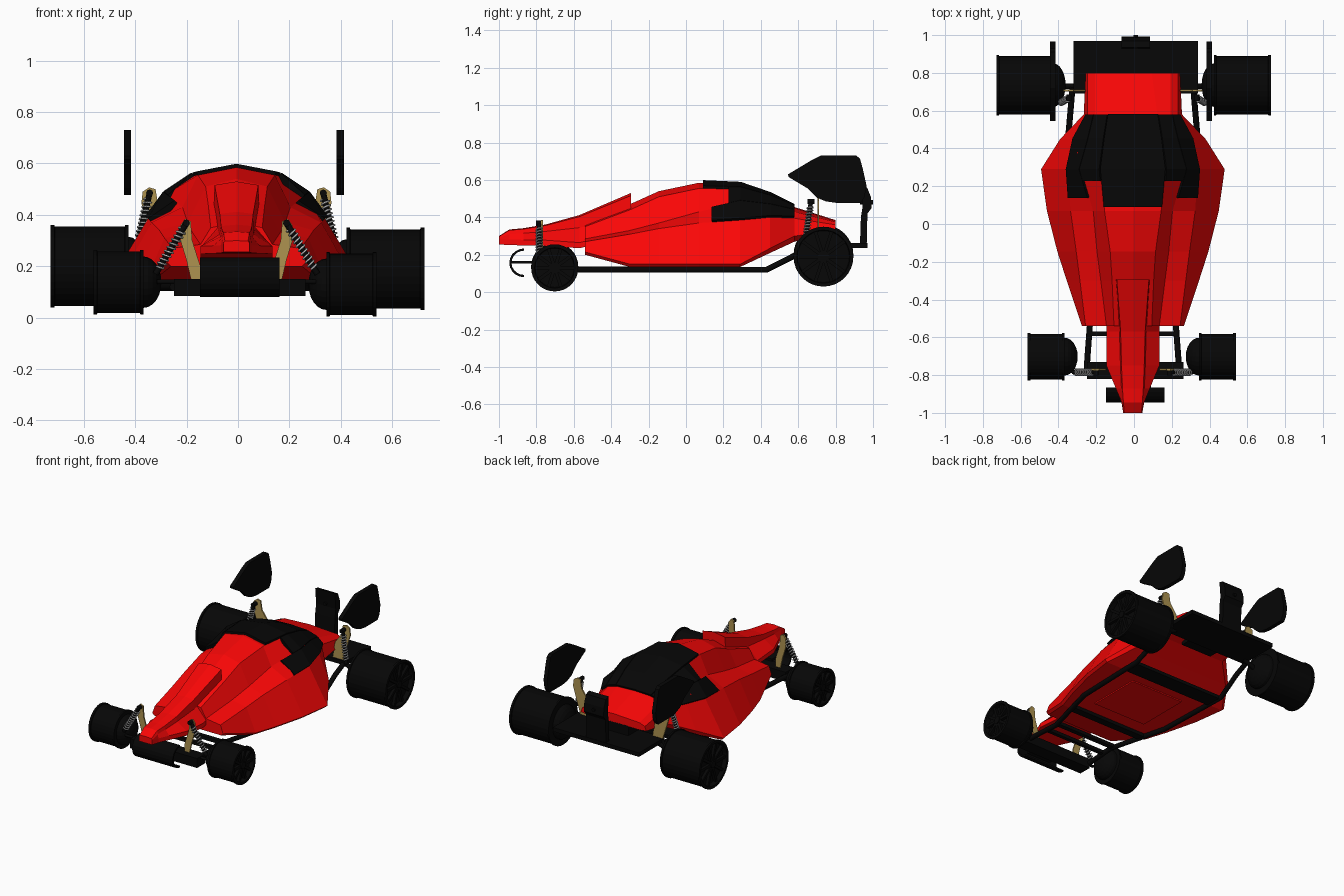
import bpy, bmesh, math
from mathutils import Vector

if "Cube" in bpy.data.objects:
    bpy.data.objects.remove(bpy.data.objects["Cube"])


def material(name, rgb):
    m = bpy.data.materials.new(name)
    m.diffuse_color = (*rgb, 1)
    m.use_nodes = True
    m.node_tree.nodes["Principled BSDF"].inputs["Base Color"].default_value = m.diffuse_color
    return m


RED = material("red", (0.95, 0.002, 0.002))
BLACK = material("black", (0.002, 0.002, 0.002))
GOLD = material("gold", (0.42, 0.29, 0.08))
CX = -0.006  # symmetry plane of the car


def finish(name, bm, mat):
    bmesh.ops.recalc_face_normals(bm, faces=bm.faces)
    me = bpy.data.meshes.new(name)
    bm.to_mesh(me)
    bm.free()
    ob = bpy.data.objects.new(name, me)
    bpy.context.collection.objects.link(ob)
    if mat:
        me.materials.append(mat)
    return ob


def loft(name, rings, mat, closed=True):
    bm = bmesh.new()
    rows = [[bm.verts.new(p) for p in r] for r in rings]
    n = len(rows[0])
    for a, b in zip(rows, rows[1:]):
        for i in range(n if closed else n - 1):
            j = (i + 1) % n
            bm.faces.new((a[i], a[j], b[j], b[i]))
    if closed:
        bm.faces.new(rows[0])
        bm.faces.new(rows[-1])
    return finish(name, bm, mat)


def prism(name, pts, axis, a, b, mat):
    put = (lambda t, p: (t, p[0], p[1])) if axis == 'x' else (lambda t, p: (p[0], t, p[1]))
    return loft(name, [[put(t, p) for p in pts] for t in (a, b)], mat)


def box(name, x0, x1, y0, y1, z0, z1, mat):
    return prism(name, [(y0, z0), (y1, z0), (y1, z1), (y0, z1)], 'x', x0, x1, mat)


def tube(name, pts, r, mat, res=2):
    cu = bpy.data.curves.new(name, 'CURVE')
    cu.dimensions = '3D'
    cu.bevel_depth, cu.bevel_resolution, cu.use_fill_caps = r, res, True
    s = cu.splines.new('POLY')
    s.points.add(len(pts) - 1)
    for q, p in zip(s.points, pts):
        q.co = (*p, 1)
    ob = bpy.data.objects.new(name, cu)
    bpy.context.collection.objects.link(ob)
    if mat:
        cu.materials.append(mat)


def mirrored(half, y):
    """Closed ring from a half section that starts and ends on the centre line."""
    return [(CX + x, y, z) for x, z in half] + [(CX - x, y, z) for x, z in half[-2:0:-1]]


# Main body sections: y, then bottom edge, widest, shoulder, canopy base, canopy edge, top
ST = [
    (-.54, (.255, .2), (.27, .215), (.25, .27), (.14, .285), (.10, .35), (0, .37)),
    (-.30, (.335, .135), (.35, .15), (.28, .31), (.17, .33), (.11, .44), (0, .47)),
    (-.145, (.385, .135), (.40, .15), (.30, .34), (.19, .37), (.12, .51), (0, .54)),
    (.07, (.44, .135), (.455, .15), (.33, .37), (.21, .43), (.15, .555), (0, .585)),
    (.29, (.47, .135), (.486, .15), (.345, .385), (.275, .48), (.17, .55), (0, .575)),
    (.45, (.365, .21), (.385, .235), (.31, .40), (.23, .46), (.15, .505), (0, .52)),
    (.58, (.23, .27), (.26, .30), (.24, .395), (.20, .43), (.13, .45), (0, .455)),
    (.80, (.20, .325), (.25, .33), (.24, .36), (.20, .375), (.10, .38), (0, .385)),
]


def section(y):
    for a, b in zip(ST, ST[1:]):
        if a[0] <= y <= b[0]:
            t = (y - a[0]) / (b[0] - a[0])
            return [tuple(p + (q - p) * t for p, q in zip(u, v)) for u, v in zip(a[1:], b[1:])]


loft("body_shell", [mirrored([(0, s[1][1])] + list(s[1:]), s[0]) for s in ST], RED)

# Nose cone with raised hood: y, half width, bottom z, hood base z, hood half width, top z
NOSE = [(-1, .05, .255, .29, .045, .3), (-.945, .06, .252, .31, .05, .335),
        (-.87, .09, .25, .315, .055, .342), (-.75, .14, .248, .325, .06, .362),
        (-.57, .14, .235, .345, .065, .412), (-.295, .14, .3, .40, .085, .53)]
loft("nose_cone", [mirrored([(0, zb), (w, zb), (w, zb + .03), (wt + .006, zm), (wt, zt - .05 * (zt - .25)), (0, zt)], y)
                   for y, w, zb, zm, wt, zt in NOSE], RED)


# Black rear deck cover: strips of the body section with a notched front edge
def cover(name, ys, idx, sides):
    for s in sides:
        rings = []
        for y in ys:
            sec = section(y)
            row = [(CX + s * sec[i][0], y, sec[i][1]) for i in idx]
            if idx[-1] == 5:
                row += [(CX - x + CX, yy, z) for x, yy, z in row[-2::-1]]
            rings.append(row)
        ob = loft(name, rings, BLACK, closed=False)
        m = ob.modifiers.new("thickness", 'SOLIDIFY')
        m.thickness, m.offset = .03, 0


cover("deck_cover_top", [.09, .29, .45, .575], [4, 5], [1])
cover("deck_cover_side", [.23, .29, .45, .575], [3, 4], [1, -1])
cover("deck_cover_shoulder", [.14, .29, .45, .575], [2, 3], [1, -1])


# Wheels with flanged tyre, recessed face, spokes and inner hub dome
def wheel(name, side, cx, cy, cz, x_in, w, R, dome_r, dome_d):
    prof = [(0, .001), (0, R), (.012, R), (.014, R - .006), (w - .016, R - .006), (w - .014, R),
            (w, R), (w, R - .018), (w - .03, R - .022), (w - .03, .001)]
    rings = []
    for d, r in prof:
        rings.append([(cx + side * (x_in + d), cy + r * math.cos(k * math.tau / 32),
                       cz + r * math.sin(k * math.tau / 32)) for k in range(32)])
    loft(name, rings, BLACK)
    xo = cx + side * (x_in + w)
    for k in range(10):
        a = k * math.tau / 10
        e = Vector((0, math.cos(a), math.sin(a)))
        t = Vector((0, -math.sin(a), math.cos(a))) * .009
        base = Vector((xo - side * .031, cy, cz))
        quad = [base + e * .02 - t, base + e * .02 + t, base + e * (R - .02) + t, base + e * (R - .02) - t]
        loft(name + "_spoke", [quad, [p + Vector((side * .02, 0, 0)) for p in quad]], BLACK)
    dome = []
    for k in range(7):
        a = math.pi / 2 * k / 6
        r, d = max(dome_r * math.cos(a), .002), dome_d * math.sin(a)
        dome.append([(cx + side * (x_in - d), cy + r * math.cos(j * math.tau / 24),
                      cz + r * math.sin(j * math.tau / 24)) for j in range(24)])
    loft(name + "_hub", dome, BLACK)
    tube(name + "_nut", [(xo - side * .03, cy, cz), (xo - side * .004, cy, cz)], .025, BLACK)


for s in (1, -1):
    wheel("front_wheel", s, -.012, -.702, .134 - s * .004, .356, .195, .126, .10, .07)
    wheel("rear_wheel", s, -.002, .735, .195 - s * .005, .425, .302, .16, .115, .065)

# Chassis rails and cross members
for s in (1, -1):
    tube("chassis_rail", [(CX + s * x, y, z) for x, y, z in
         [(.245, -.78, .12), (.24, -.70, .12), (.225, -.50, .12), (.33, -.1, .12), (.345, .43, .12),
          (.33, .60, .205), (.32, .72, .245)]], .016, BLACK)
for y, hw, d in [(-.58, .23, .012), (-.48, .22, .015), (-.27, .28, .025), (.37, .34, .055)]:
    box("cross_member", CX - hw, CX + hw, y - d, y + d, .11, .133, BLACK)
box("floor_panel", CX - .2, CX + .2, -.15, .22, .127, .14, RED)
box("front_axle_box", -.25, .262, -.82, -.73, .085, .15, BLACK)
box("rear_plate", -.32, .338, .69, .97, .235, .262, BLACK)
box("gearbox", -.12, .11, .60, .80, .255, .33, BLACK)

# Front bumper: thin C-shaped blade on a bracket
arc = [math.radians(90 + 18 * k) for k in range(11)]
blade = [(-.865 + .08 * math.cos(a), .157 + .077 * math.sin(a)) for a in arc]
blade += [(-.865 + .068 * math.cos(a), .157 + .065 * math.sin(a)) for a in reversed(arc)]
prism("front_bumper", blade, 'x', -.147, .162, BLACK)
box("bumper_bracket", -.09, .09, -.94, -.81, .152, .168, BLACK)

# Rear upright and floating wing end plates
prism("rear_upright", [(.93, .25), (.966, .25), (.97, .42), (.992, .45), (.988, .51), (.968, .56),
                       (.935, .57), (.945, .46), (.935, .40)], 'x', -.065, .085, BLACK)
tube("upright_pin", [(.01, .93, .48), (.01, 1.0, .48)], .012, BLACK)
plate = [(.545, .63), (.55, .615), (.60, .585), (.65, .555), (.70, .505), (.75, .485), (.80, .478),
         (.935, .478), (.955, .51), (.965, .57), (.945, .66), (.93, .715), (.91, .73), (.72, .73), (.67, .705)]
for x in (-.43, .398):
    prism("wing_end_plate", plate, 'x', x - .014, x + .014, BLACK)

# Gold suspension towers, shock absorbers with coils, steering rods
front_tower = [(.218, .36), (.2, .385), (.178, .375), (.172, .30), (.142, .205), (.142, .11),
               (.168, .11), (.195, .225), (.218, .30)]
rear_tower = [(.365, .49), (.34, .507), (.315, .50), (.305, .44), (.255, .37), (.235, .25),
              (.31, .25), (.345, .36), (.37, .445)]


def shock(a, b):
    a, b = Vector(a), Vector(b)
    tube("shock_absorber", [a, b], .012, BLACK)
    ax = (b - a).normalized()
    u = ax.orthogonal().normalized()
    v = ax.cross(u)
    n, turns = 120, 10
    tube("coil_spring", [a.lerp(b, .12 + .76 * k / n) + .016 * (
        u * math.cos(k / n * turns * math.tau) + v * math.sin(k / n * turns * math.tau))
        for k in range(n + 1)], .0038, None, 1)
    d = Vector((0, .018, 0))
    tube("shock_mount", [a - d, a + d], .014, BLACK)


for s in (1, -1):
    prism("front_tower", [(CX + s * x, z) for x, z in front_tower], 'y', -.775, -.765, GOLD)
    prism("rear_tower", [(CX + s * x, z) for x, z in rear_tower], 'y', .702, .712, GOLD)
    shock((CX + s * .195, -.785, .368), (CX + s * .315, -.785, .17))
    shock((CX + s * .338, .668, .485), (CX + s * .385, .64, .28))
    tube("steering_rod", [(CX + s * .15, -.775, .14), (CX + s * .31, -.775, .14)], .009, BLACK)
    tube("rear_arm", [(CX + s * .28, .73, .24), (CX + s * .38, .73, .2)], .015, BLACK)
